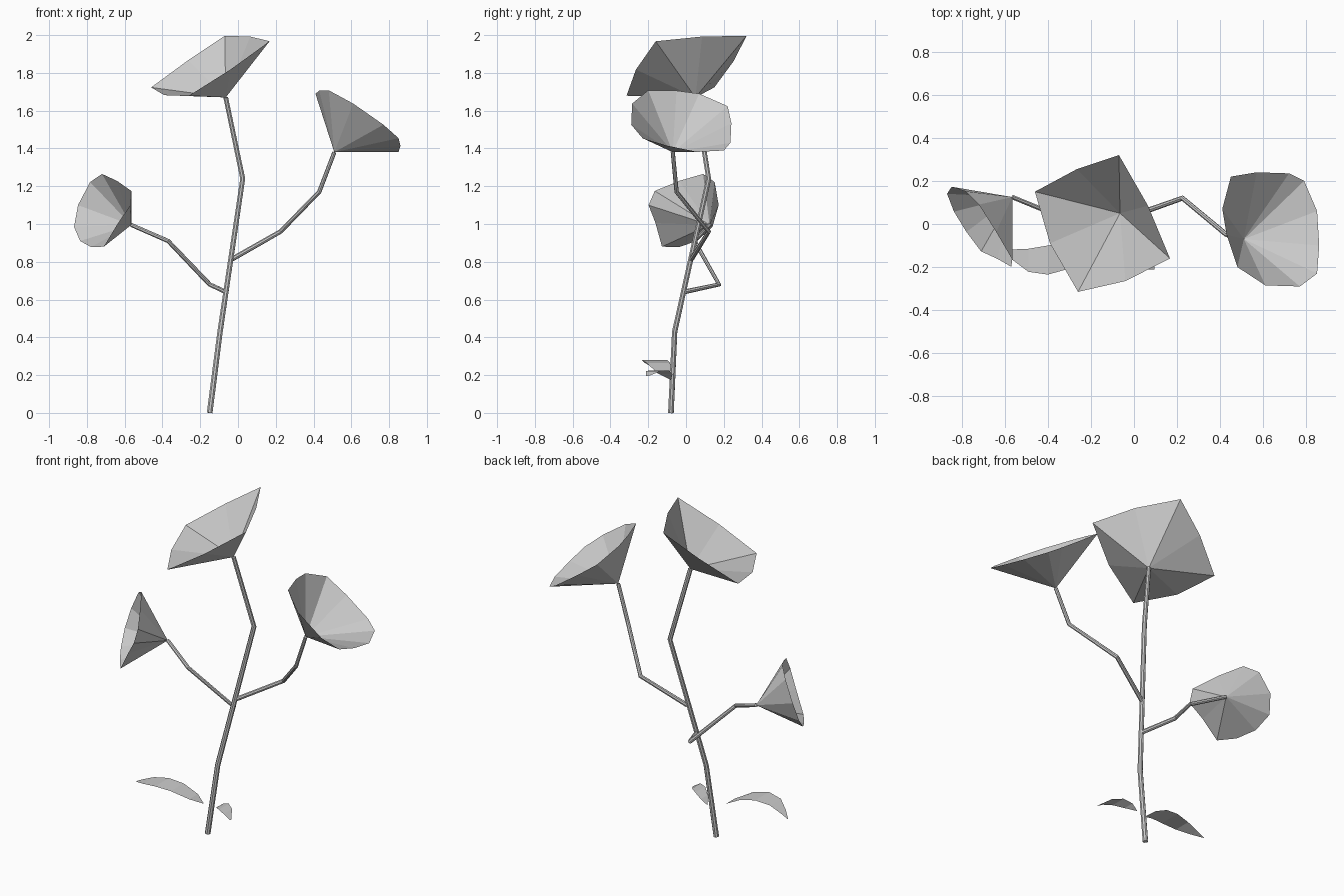
import bpy

if "Cube" in bpy.data.objects:
    bpy.data.objects.remove(bpy.data.objects["Cube"])


def mesh_object(name, verts, faces):
    mesh = bpy.data.meshes.new(name)
    mesh.from_pydata(verts, [], faces)
    mesh.update()
    obj = bpy.data.objects.new(name, mesh)
    bpy.context.collection.objects.link(obj)
    return obj


def tube(name, points, r0, r1):
    """Tapered round stem through straight segments."""
    curve = bpy.data.curves.new(name, 'CURVE')
    curve.dimensions = '3D'
    curve.bevel_depth = 1.0
    curve.bevel_resolution = 2
    curve.use_fill_caps = True
    spline = curve.splines.new('POLY')
    spline.points.add(len(points) - 1)
    for i, (p, co) in enumerate(zip(spline.points, points)):
        p.co = (*co, 1)
        p.radius = r0 + (r1 - r0) * i / (len(points) - 1)
    obj = bpy.data.objects.new(name, curve)
    bpy.context.collection.objects.link(obj)
    bpy.ops.object.select_all(action='DESELECT')
    obj.select_set(True)
    bpy.context.view_layer.objects.active = obj
    bpy.ops.object.convert(target='MESH')
    bpy.ops.object.shade_smooth_by_angle()


def blossom(name, apex, rim):
    """Open funnel: a fan of faces from the apex to the rim."""
    n = len(rim)
    mesh_object(name, [apex] + rim, [(0, i + 1, (i + 1) % n + 1) for i in range(n)])


def leaf(name, stations):
    """Arched blade; each station is (x, z, front y, back y)."""
    verts = []
    for x, z, y0, y1 in stations:
        verts += [(x, y0, z), (x, y1, z)]
    faces = [(2 * i, 2 * i + 2, 2 * i + 3, 2 * i + 1) for i in range(len(stations) - 1)]
    obj = mesh_object(name, verts, faces)
    obj.data.validate()


# Main stem and two side branches
top_apex = (-0.065, 0.05, 1.67)
right_apex = (0.51, -0.07, 1.38)
left_apex = (-0.565, 0.125, 0.995)
tube("main_stem", [(-0.15, -0.08, 0), (-0.095, -0.06, 0.43), (0.025, 0.12, 1.24), top_apex], 0.016, 0.013)
tube("right_branch", [(-0.03, 0.03, 0.815), (0.225, 0.12, 0.96), (0.43, -0.05, 1.17), right_apex], 0.013, 0.011)
tube("left_branch", [(-0.064, -0.013, 0.64), (-0.15, 0.175, 0.68), (-0.37, 0.045, 0.91), left_apex], 0.013, 0.011)

# Funnel blossoms: rim outlines laid onto tilted planes
top_rim = [(-0.46, 0.15), (-0.265, 0.255), (-0.07, 0.32), (0.065, 0.085),
           (0.167, -0.16), (-0.04, -0.265), (-0.26, -0.315), (-0.39, -0.09)]
blossom("top_blossom", top_apex,
        [(x, y, 1.845 + 0.554 * (x + 0.15) + 0.333 * y) for x, y in top_rim])

right_rim = [(0.45, 0.22), (0.57, 0.24), (0.72, 0.235), (0.79, 0.2), (0.85, 0.06), (0.86, -0.1),
             (0.85, -0.23), (0.77, -0.29), (0.61, -0.285), (0.48, -0.2), (0.43, -0.05), (0.41, 0.07)]
blossom("right_blossom", right_apex,
        [(x, y, 1.545 - 0.706 * (x - 0.64) - 0.25 * y) for x, y in right_rim])

left_rim = [(-0.72, 1.265), (-0.64, 1.228), (-0.565, 1.175), (-0.57, 1.1), (-0.635, 1.005), (-0.71, 0.88),
            (-0.778, 0.878), (-0.836, 0.91), (-0.868, 0.985), (-0.847, 1.1), (-0.783, 1.222)]
blossom("left_blossom", left_apex,
        [(x, -1.545 - 1.34 * x + 0.53 * z, z) for x, z in left_rim])

# Two arched leaves near the base
leaf("left_leaf", [(-0.17, 0.18, -0.091, -0.089), (-0.22, 0.22, -0.16, -0.075), (-0.31, 0.265, -0.21, -0.085),
                   (-0.4, 0.28, -0.235, -0.1), (-0.49, 0.267, -0.222, -0.115), (-0.56, 0.237, -0.17, -0.118),
                   (-0.61, 0.212, -0.121, -0.119)])
leaf("right_leaf", [(-0.09, 0.175, -0.081, -0.079), (-0.05, 0.205, -0.14, -0.072), (0.0, 0.225, -0.185, -0.09),
                    (0.05, 0.222, -0.212, -0.13), (0.095, 0.195, -0.212, -0.2)])
